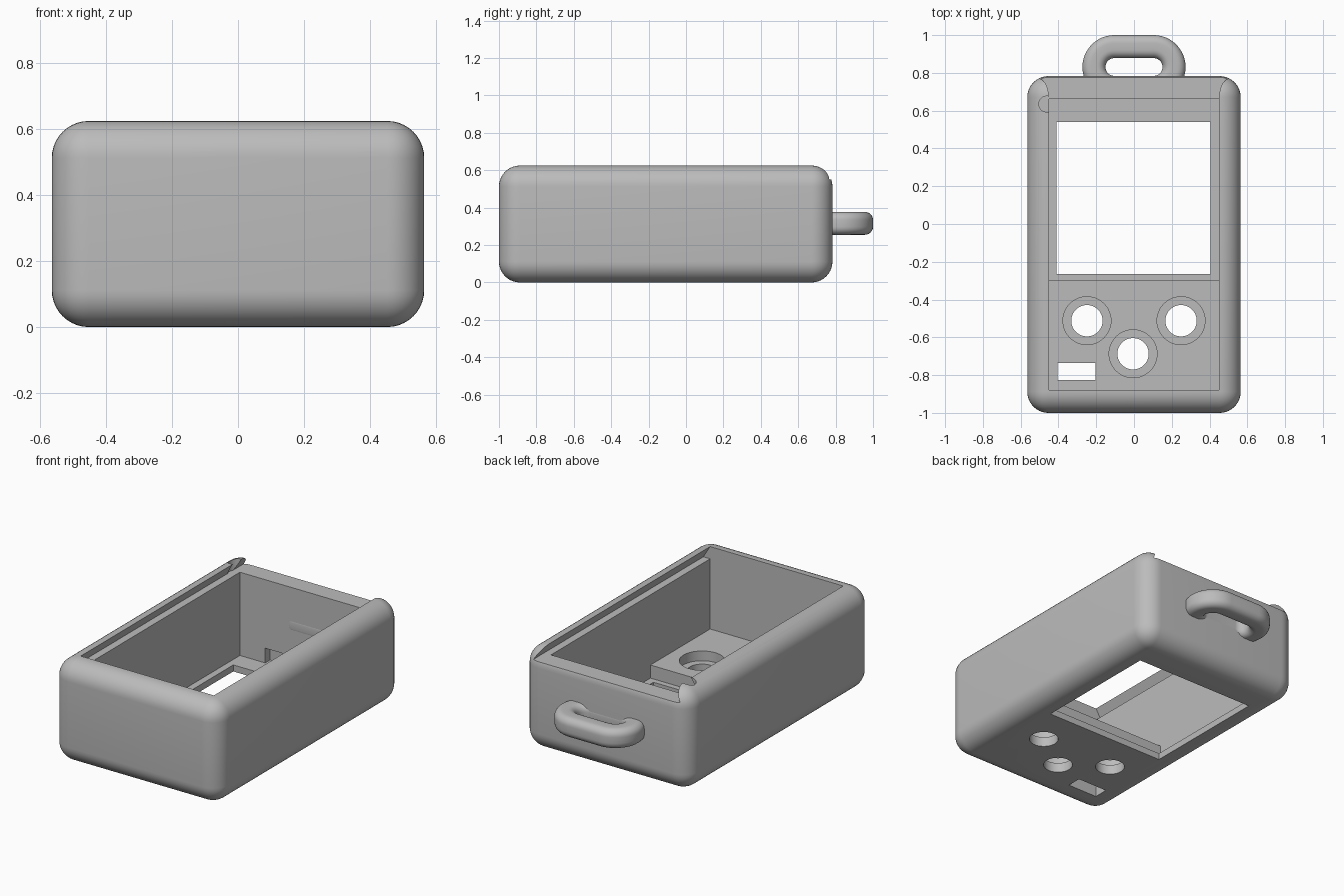
import bpy, bmesh
from math import sin, cos, pi
from mathutils import Vector

if "Cube" in bpy.data.objects:
    bpy.data.objects.remove(bpy.data.objects["Cube"], do_unlink=True)

grey = bpy.data.materials.new("plain grey")
grey.use_nodes = True
colour = (0.5, 0.5, 0.5, 1)
grey.diffuse_color = colour
grey.node_tree.nodes["Principled BSDF"].inputs["Base Color"].default_value = colour


def add_object(name, bm):
    bmesh.ops.recalc_face_normals(bm, faces=bm.faces[:])
    mesh = bpy.data.meshes.new(name)
    bm.to_mesh(mesh)
    bm.free()
    mesh.materials.append(grey)
    obj = bpy.data.objects.new(name, mesh)
    bpy.context.collection.objects.link(obj)
    return obj


def box(name, low, high):
    bm = bmesh.new()
    bmesh.ops.create_cube(bm, size=1)
    for v in bm.verts:
        v.co = [lo if c < 0 else hi for c, lo, hi in zip(v.co, low, high)]
    return add_object(name, bm)


def cylinder(name, x, y, r, low, high):
    bm = bmesh.new()
    bmesh.ops.create_cone(bm, cap_ends=True, segments=48, radius1=r, radius2=r, depth=high - low)
    bmesh.ops.translate(bm, verts=bm.verts[:], vec=(x, y, (low + high) / 2))
    return add_object(name, bm)


def prism(name, profile, y0, y1):
    bm = bmesh.new()
    face = bm.faces.new([bm.verts.new((x, y0, z)) for x, z in profile])
    new = bmesh.ops.extrude_face_region(bm, geom=[face])["geom"]
    verts = [g for g in new if isinstance(g, bmesh.types.BMVert)]
    bmesh.ops.translate(bm, verts=verts, vec=(0, y1 - y0, 0))
    return add_object(name, bm)


def select(obj):
    bpy.ops.object.select_all(action='DESELECT')
    obj.select_set(True)
    bpy.context.view_layer.objects.active = obj


def cut(target, cutter):
    cutter.hide_render = True
    mod = target.modifiers.new("cut", 'BOOLEAN')
    mod.operation = 'DIFFERENCE'
    mod.solver = 'EXACT'
    mod.object = cutter
    select(target)
    bpy.ops.object.modifier_apply(modifier=mod.name)
    bpy.data.objects.remove(cutter, do_unlink=True)


# Rounded outer case
WALL, FRONT, BACK = 0.451, -0.878, 0.663
FLOOR, DECK, SLOT, TOP = 0.04, 0.12, 0.55, 0.625
case = box("case", (-0.565, -1, 0), (0.565, 0.783, TOP))
bevel = case.modifiers.new("round", 'BEVEL')
bevel.width = 0.112
bevel.segments = 10
select(case)
bpy.ops.object.modifier_apply(modifier=bevel.name)

# Cavity: raised button deck at the front, thin floor behind it
cut(case, box("cavity", (-WALL, FRONT, DECK), (WALL, BACK, SLOT + 0.02)))
cut(case, box("screen_bay", (-WALL, -0.30, FLOOR), (WALL, BACK, DECK + 0.1)))

# Dovetail lid slot, open at the back
wide = 0.497
half = [(WALL, 0.8), (WALL, TOP), (wide, SLOT)]
cut(case, prism("lid_slot", half + [(-x, z) for x, z in reversed(half)], FRONT, 1))
cut(case, cylinder("lid_catch", -0.462, 0.635, 0.042, SLOT, 0.8))

# Screen window, small slot and recess in the back wall
cut(case, box("window", (-0.41, -0.265, -0.1), (0.406, 0.54, 0.1)))
cut(case, box("small_slot", (-0.405, -0.825, -0.1), (-0.203, -0.735, 0.3)))
cut(case, box("back_recess", (-0.28, 0.6, FLOOR), (0.28, 0.71, 0.13)))

# Counterbored button holes
for x, y in ((-0.249, -0.512), (0.249, -0.512), (-0.005, -0.687)):
    cut(case, cylinder("button_seat", x, y, 0.127, 0.06, 0.3))
    cut(case, cylinder("button_hole", x, y, 0.083, -0.1, 0.3))

# Lanyard loop: rounded square section swept round a stadium, sunk in the back wall
section = []
for q in range(4):
    for i in range(7):
        a = (q + i / 6) * pi / 2
        mid = (q + 0.5) * pi / 2
        section.append((0.018 * (1 if cos(mid) > 0 else -1) + 0.043 * cos(a),
                        0.018 * (1 if sin(mid) > 0 else -1) + 0.043 * sin(a)))
bm = bmesh.new()
rings = []
for side in (0, 1):
    for i in range(25):
        a = -pi / 2 + side * pi + i * pi / 24
        out = Vector((cos(a), sin(a), 0))
        centre = Vector((-0.104 if side else 0.104, 0.831, 0.316)) + out * 0.108
        rings.append([bm.verts.new(centre + out * u + Vector((0, 0, w))) for u, w in section])
n = len(section)
for k, ring in enumerate(rings):
    after = rings[(k + 1) % len(rings)]
    for j in range(n):
        bm.faces.new((ring[j], ring[(j + 1) % n], after[(j + 1) % n], after[j]))
loop = add_object("lanyard_loop", bm)

for obj in (case, loop):
    select(obj)
    bpy.ops.object.shade_smooth_by_angle(angle=pi / 6)
